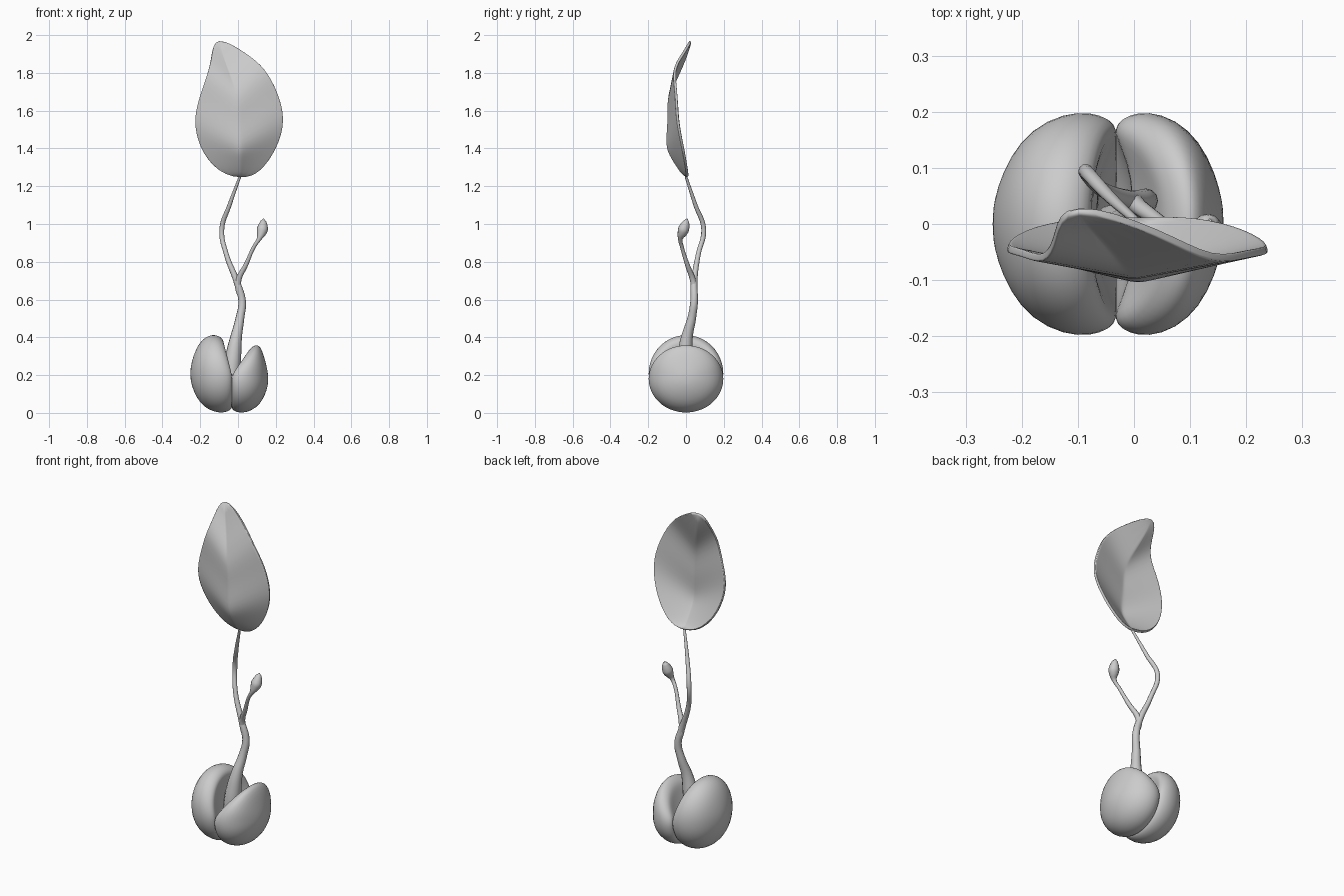
import bpy, bmesh, math

if "Cube" in bpy.data.objects:
    bpy.data.objects.remove(bpy.data.objects["Cube"])


def finish(name, bm, subdiv=0, thickness=0):
    bmesh.ops.remove_doubles(bm, verts=bm.verts, dist=0.0005)
    bmesh.ops.recalc_face_normals(bm, faces=bm.faces)
    for f in bm.faces:
        f.smooth = True
    mesh = bpy.data.meshes.new(name)
    bm.to_mesh(mesh)
    bm.free()
    ob = bpy.data.objects.new(name, mesh)
    bpy.context.collection.objects.link(ob)
    if thickness:
        m = ob.modifiers.new("Solidify", 'SOLIDIFY')
        m.thickness = thickness
        m.offset = 0
    if subdiv:
        m = ob.modifiers.new("Subdivision", 'SUBSURF')
        m.levels = m.render_levels = subdiv
    return ob


def skin(bm, rows, closed=False):
    """Join rows of points with quads."""
    vs = [[bm.verts.new(p) for p in row] for row in rows]
    for a, b in zip(vs, vs[1:]):
        n = len(a)
        for i in range(n if closed else n - 1):
            j = (i + 1) % n
            bm.faces.new((a[i], a[j], b[j], b[i]))


# Seed halves: lathed about x, hollow inside, opened apart at the top
PROFILE = [(0.15, 0), (0.15, 0.4), (0.06, 0.65), (-0.01, 0.8), (0.0, 0.9),
           (0.11, 0.98), (0.3, 1.01), (0.55, 0.94), (0.78, 0.75),
           (0.93, 0.46), (1.0, 0.2), (1.01, 0)]


def seed_half(name, side, width, rz, spread):
    bm = bmesh.new()
    rows = []
    for h, r in PROFILE:
        row = []
        for i in range(32):
            a = math.tau * i / 32
            z = rz * (1 + r * math.sin(a))
            t = min(1, max(0, (z - 0.2) / (2 * rz - 0.2)))
            x = -0.032 + side * (h * width + spread * t * (1 - h))
            row.append((x, 0.2 * r * math.cos(a), z))
        rows.append(row)
    skin(bm, rows, True)
    return finish(name, bm, 1)


seed_half("seed_half_left", -1, 0.218, 0.207, 0.055)
seed_half("seed_half_right", 1, 0.19, 0.18, 0.11)


# Stem and twig: tapered curves turned into mesh
def tube(name, pts):
    cu = bpy.data.curves.new(name, 'CURVE')
    cu.dimensions = '3D'
    cu.bevel_depth = 1
    cu.bevel_resolution = 4
    cu.use_fill_caps = True
    sp = cu.splines.new('BEZIER')
    sp.resolution_u = 6
    sp.radius_interpolation = 'CARDINAL'
    sp.bezier_points.add(len(pts) - 1)
    for bp, (x, y, z, r) in zip(sp.bezier_points, pts):
        bp.co = (x, y, z)
        bp.radius = r
        bp.handle_left_type = bp.handle_right_type = 'AUTO'
    ob = bpy.data.objects.new(name, cu)
    bpy.context.collection.objects.link(ob)
    bpy.ops.object.select_all(action='DESELECT')
    ob.select_set(True)
    bpy.context.view_layer.objects.active = ob
    bpy.ops.object.convert(target='MESH')
    bpy.ops.object.shade_smooth_by_angle(angle=math.radians(50))


tube("main_stem", [(-0.035, -0.01, 0.2, 0.045), (-0.025, -0.005, 0.3, 0.042),
                   (-0.01, 0.005, 0.4, 0.031), (0.01, 0.03, 0.5, 0.023),
                   (0.022, 0.043, 0.59, 0.02), (-0.005, 0.043, 0.69, 0.017),
                   (-0.062, 0.065, 0.84, 0.013), (-0.086, 0.094, 0.97, 0.013),
                   (-0.045, 0.05, 1.1, 0.011), (0.01, 0.0, 1.25, 0.007)])
tube("side_twig_with_bud", [(0.02, 0.043, 0.6, 0.016), (0.0, 0.04, 0.685, 0.016),
                            (0.045, 0.005, 0.79, 0.012), (0.085, -0.022, 0.88, 0.01),
                            (0.112, -0.03, 0.922, 0.013), (0.126, -0.018, 0.958, 0.027),
                            (0.131, -0.008, 0.985, 0.027), (0.134, 0.002, 1.015, 0.015),
                            (0.135, 0.006, 1.028, 0.003)])

# Leaf: left edge, midrib and right edge per row, folded in chevrons
base, tip = (0.01, 0.008, 1.238), (-0.125, 0.045, 2.005)
LEAF = [(base, base, base),
        ((-0.115, 0.005, 1.285), (0.01, -0.035, 1.29), (0.115, 0.008, 1.27)),
        ((-0.2, -0.015, 1.40), (0.01, -0.075, 1.35), (0.205, -0.015, 1.40)),
        ((-0.236, -0.045, 1.54), (0.01, -0.107, 1.41), (0.252, -0.048, 1.55)),
        ((-0.205, -0.048, 1.67), (0.003, -0.088, 1.54), (0.21, -0.05, 1.70)),
        ((-0.158, -0.07, 1.80), (0.0, -0.098, 1.68), (0.143, -0.07, 1.825)),
        ((-0.14, -0.025, 1.88), (-0.045, -0.035, 1.80), (0.05, -0.015, 1.90)),
        (tip, tip, tip)]


def mix(a, b, t):
    return tuple(p + (q - p) * t for p, q in zip(a, b))


bm = bmesh.new()
skin(bm, [[l, mix(l, m, 0.1), mix(l, m, 0.5), mix(l, m, 0.9), m,
           mix(m, r, 0.1), mix(m, r, 0.5), mix(m, r, 0.9), r]
          for l, m, r in LEAF])
bmesh.ops.dissolve_degenerate(bm, dist=0.0005, edges=bm.edges)
crease = bm.edges.layers.float.new("crease_edge")
for e in bm.edges:
    if e.is_boundary:
        e[crease] = 0.5
finish("leaf", bm, 2, 0.014)
